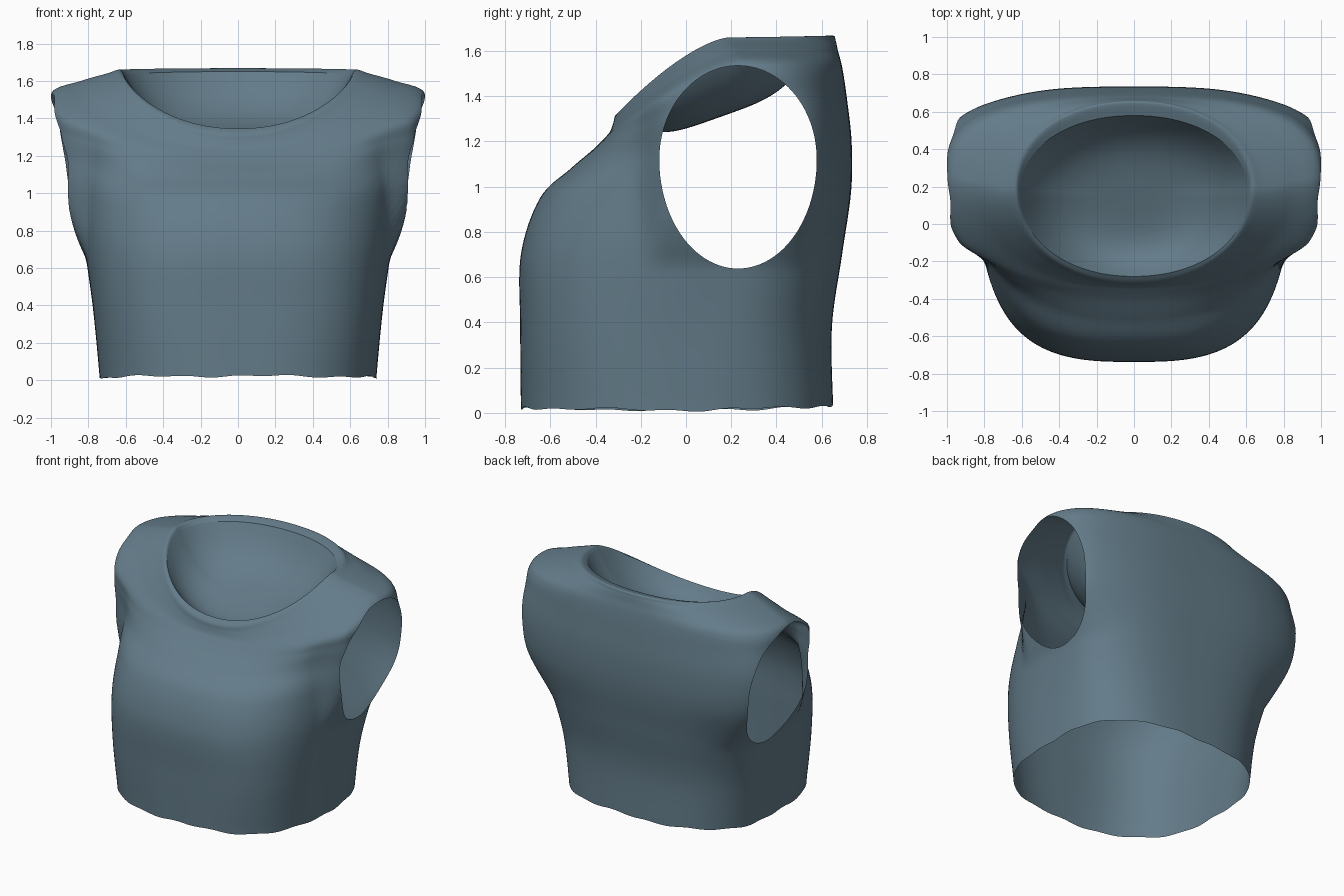
import bpy, bmesh, math
from mathutils import Vector
from mathutils.bvhtree import BVHTree

if "Cube" in bpy.data.objects:
    bpy.data.objects.remove(bpy.data.objects["Cube"])

N = 200      # points around
STEPS = 8    # rows between key rings

# Key rings from hem to neck edge:
# half width, y of widest point, front y, back y, z front, z side, z back, squareness front, back
RINGS = [
    (.74, .00, -.730, .650, .03, .02, .04, 2.7, 2.8),
    (.775, .08, -.733, .645, .38, .38, .38, 3.0, 2.8),
    (.82, .20, -.730, .690, .70, .70, .70, 2.9, 2.9),
    (.865, .36, -.645, .730, .95, .98, .98, 2.7, 3.0),
    (.92, .34, -.510, .732, 1.08, 1.20, 1.20, 2.4, 3.0),
    (.97, .28, -.410, .710, 1.165, 1.40, 1.40, 2.4, 2.8),
    (.995, .25, -.355, .690, 1.22, 1.54, 1.53, 2.4, 2.6),
    (.84, .22, -.335, .672, 1.245, 1.60, 1.60, 2.25, 2.3),
    (.70, .19, -.322, .662, 1.28, 1.64, 1.645, 2.1, 2.1),
    (.635, .19, -.312, .648, 1.315, 1.66, 1.668, 2.1, 2.1),
    (.61, .17, -.280, .580, 1.345, 1.635, 1.65, 2.1, 2.1),
]


def catmull(p0, p1, p2, p3, t):
    return [.5 * (2 * b + (c - a) * t + (2 * a - 5 * b + 4 * c - d) * t * t
                  + (3 * b - a - 3 * c + d) * t ** 3)
            for a, b, c, d in zip(p0, p1, p2, p3)]


def smooth(lo, hi, v):
    t = max(0, min(1, (v - lo) / (hi - lo)))
    return t * t * (3 - 2 * t)


def flare(x, y, z):
    # cloth stands out sideways around the armhole
    h = math.sin(math.pi * max(0, min(1, (z - .65) / .87)))
    g = smooth(-.22, -.09, y) * smooth(.76, .52, y) * smooth(.5, .8, abs(x))
    return x + math.copysign(.095 * h * g, x)


def ring_points(key):
    a, yc, yf, yb, zf, zs, zb, nf, nb = key
    pts = []
    for i in range(N):
        ang = 2 * math.pi * i / N
        s, c = math.sin(ang), math.cos(ang)
        front = c > 0
        n = nf if front else nb
        r = (abs(s) ** n + abs(c) ** n) ** (-1 / n)
        u = abs(r * c)
        y = yc + u * ((yf - yc) if front else (yb - yc))
        z = zs + u ** 1.5 * ((zf if front else zb) - zs)
        pts.append((a * r * s, y, z))
    return pts


def loft(bm, rows):
    grid = [[bm.verts.new(p) for p in row] for row in rows]
    for r0, r1 in zip(grid, grid[1:]):
        for i in range(N):
            j = (i + 1) % N
            bm.faces.new((r0[i], r0[j], r1[j], r1[i]))
    return grid


cloth = bpy.data.materials.new("slate_cloth")
cloth.diffuse_color = (.125, .20, .25, 1)
cloth.use_nodes = True
cloth.node_tree.nodes["Principled BSDF"].inputs["Base Color"].default_value = cloth.diffuse_color


def finish(bm, name):
    me = bpy.data.meshes.new(name)
    bm.to_mesh(me)
    bm.free()
    for p in me.polygons:
        p.use_smooth = True
    me.materials.append(cloth)
    ob = bpy.data.objects.new(name, me)
    bpy.context.collection.objects.link(ob)
    return ob


# Garment body with shoulders and raised neck band
rows = []
last = len(RINGS) - 1
for k in range(last):
    quad = [RINGS[max(0, min(last, k + d))] for d in (-1, 0, 1, 2)]
    for s in range(STEPS):
        row = ring_points(catmull(*quad, s / STEPS))
        if k < 6:
            row = [(flare(*p), p[1], p[2]) for p in row]
        else:  # fade the flare out over the shoulder top
            f = max(0, 1 - (k - 6 + s / STEPS))
            row = [(p[0] + f * (flare(*p) - p[0]), p[1], p[2]) for p in row]
        rows.append(row)
rows.append(ring_points(RINGS[-1]))
edge = rows[-1]

# Slightly uneven hem
rows[0] = [(x, y, z - .008 + .004 * math.sin(14 * math.pi * i / N)
            + .004 * math.cos(34 * math.pi * i / N))
           for i, (x, y, z) in enumerate(rows[0])]
bm = bmesh.new()
loft(bm, rows)
whole = BVHTree.FromBMesh(bm)

# Armholes: open an oval on each side and pull the border onto it
CY, CZ, RY, UP, DOWN = .23, 1.12, .348, .415, .482


def oval(v):
    if abs(v.co.x) < .6:
        return 9
    dz = v.co.z - CZ
    return math.hypot((v.co.y - CY) / RY, dz / (UP if dz > 0 else DOWN))


inside = {v for v in bm.verts if oval(v) < 1}
bmesh.ops.delete(bm, geom=[f for f in bm.faces if all(v in inside for v in f.verts)],
                 context='FACES')
for v in bm.verts:
    d = oval(v)
    if d < 1:
        v.co.y = CY + (v.co.y - CY) / d
        v.co.z = CZ + (v.co.z - CZ) / d
        side = math.copysign(1, v.co.x)
        hit = whole.ray_cast(Vector((2 * side, v.co.y, v.co.z)), Vector((-side, 0, 0)))[0]
        if hit and abs(hit.x - v.co.x) < .15:
            v.co.x = hit.x
finish(bm, "garment_body")

# Shallow bowl closing the neck opening
bm = bmesh.new()
bowl = []
for k in range(15):
    s = 1 - k / 15
    row = []
    for x, y, z in edge:
        yy = .15 + (y - .15) * s
        base = 1.345 + (y + .28) * .355
        plane = 1.345 + (yy + .28) * .355
        row.append((x * s, yy, plane + (z - base) * s ** 3 - .19 * (1 - s ** 4)))
    bowl.append(row)
grid = loft(bm, bowl)
tip = bm.verts.new((0, .15, 1.345 + .43 * .355 - .19))
for i in range(N):
    bm.faces.new((grid[-1][i], grid[-1][(i + 1) % N], tip))
finish(bm, "neck_lining")
